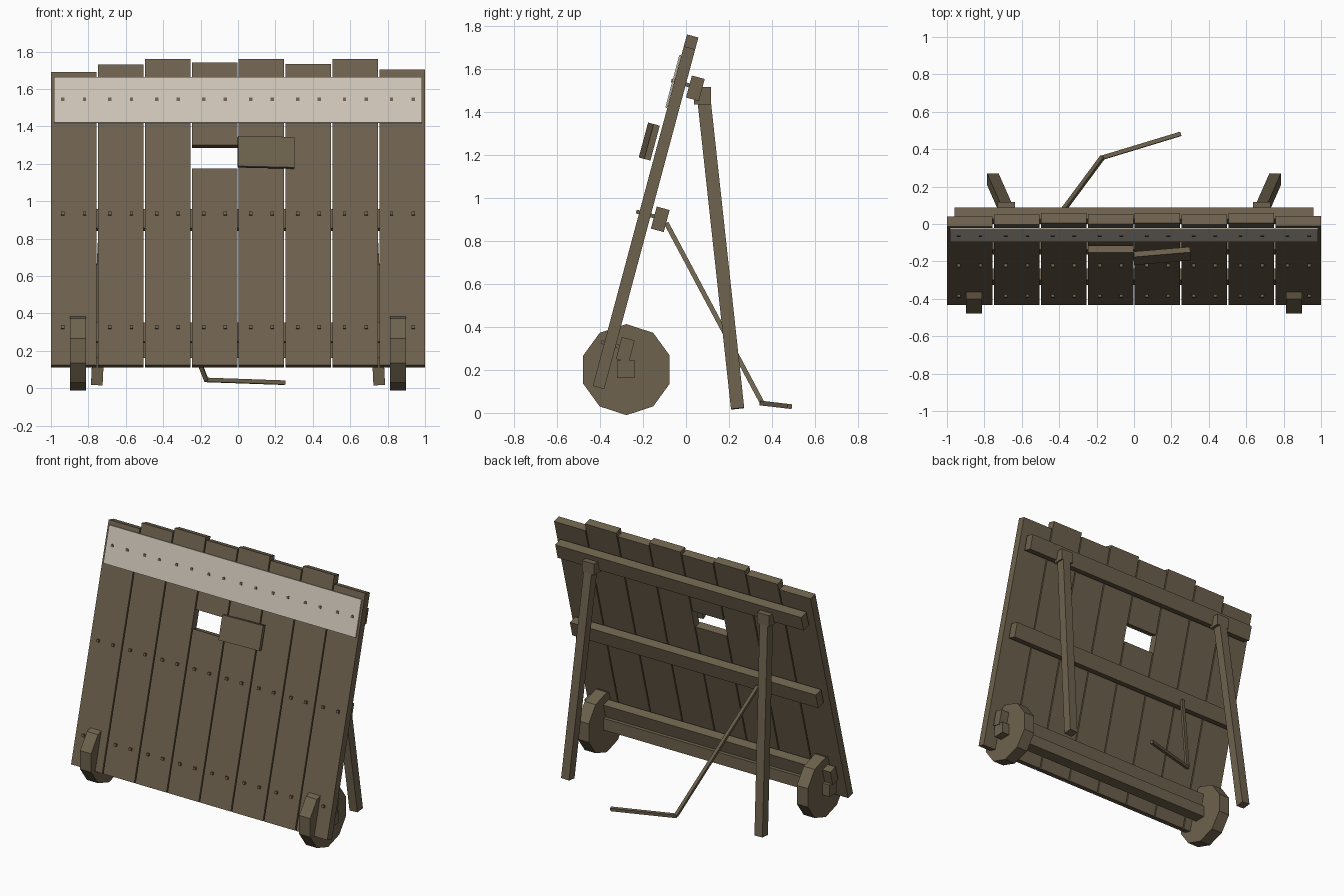
import bpy, bmesh, math
from mathutils import Matrix, Vector

if "Cube" in bpy.data.objects:
    bpy.data.objects.remove(bpy.data.objects["Cube"])


def material(name, rgb):
    m = bpy.data.materials.new(name)
    m.diffuse_color = (*rgb, 1)
    m.use_nodes = True
    m.node_tree.nodes["Principled BSDF"].inputs["Base Color"].default_value = m.diffuse_color
    return m


WOOD = material("weathered wood", (0.155, 0.122, 0.075))
PLATE = material("pale metal", (0.62, 0.56, 0.48))

# Tilted frame of the board wall: x across, y through the wall, z up along it
WALL = Matrix.Translation((0, -0.407, 0.118)) @ Matrix.Rotation(math.radians(-15), 4, 'X')


def make(name, bm, mat):
    bmesh.ops.recalc_face_normals(bm, faces=bm.faces)
    me = bpy.data.meshes.new(name)
    bm.to_mesh(me)
    bm.free()
    me.materials.append(mat)
    ob = bpy.data.objects.new(name, me)
    bpy.context.collection.objects.link(ob)
    return ob


def add_box(bm, x, y, z, frame=Matrix()):
    """Box given by its (min, max) ranges inside a frame."""
    size = [b - a for a, b in (x, y, z)]
    mid = [(a + b) / 2 for a, b in (x, y, z)]
    bmesh.ops.create_cube(bm, size=1, matrix=frame @ Matrix.Translation(mid) @ Matrix.Diagonal((*size, 1)))


def box(name, x, y, z, frame=Matrix(), mat=WOOD):
    bm = bmesh.new()
    add_box(bm, x, y, z, frame)
    return make(name, bm, mat)


def add_beam(bm, a, b, w):
    """Square bar with side w from point a to point b."""
    a, b = Vector(a), Vector(b)
    z = (b - a).normalized()
    x = Vector((1, 0, 0))
    x = (x - z * x.dot(z)).normalized()
    y = z.cross(x)
    frame = Matrix((x, y, z)).transposed().to_4x4()
    frame.translation = a
    add_box(bm, (-w / 2, w / 2), (-w / 2, w / 2), (0, (b - a).length), frame)


# Upright boards, the fourth one split by the viewing slot
tops = [1.692, 1.732, 1.76, 1.743, 1.76, 1.735, 1.76, 1.705]
T = 0.0275
centres = [-0.8785 + i * 0.251 for i in range(8)]
for i, (c, top) in enumerate(zip(centres, tops)):
    end = (top - 0.125) / math.cos(math.radians(15))
    spans = [(0, 1.087), (1.216, end)] if i == 3 else [(0, end)]
    for span in spans:
        box("wall_board", (c - 0.1215, c + 0.1215), (-T, T), span, WALL)

# Cross rails on the back and the nails that hold them
nails = bmesh.new()
for s in (0.202, 0.83, 1.461):
    box("cross_rail", (-0.96, 0.96), (0.044, 0.106), (s - 0.053, s + 0.053), WALL)
    for c in centres:
        for dx in (-0.058, 0.058):
            add_box(nails, (c + dx - 0.009, c + dx + 0.009), (-0.042, 0.05),
                    (s - 0.003, s + 0.015), WALL)
make("nails", nails, WOOD)

# Pale reinforcing strip across the top of the front
box("front_strip", (-0.985, 0.985), (-0.037, -T - 0.001), (1.338, 1.592), WALL, PLATE)

# Slightly open slot cover
hinge = WALL @ Matrix.Translation((0.15, -0.068, 1.166)) @ Matrix.Rotation(math.radians(5), 4, 'Z')
box("slot_cover", (-0.151, 0.151), (-0.015, 0.015), (-0.084, 0.084), hinge)

# Axle and ten-sided wheels
box("axle", (-0.955, 0.955), (-0.32, -0.237), (0.162, 0.244))
for side in (-1, 1):
    bm = bmesh.new()
    bmesh.ops.create_cone(bm, cap_ends=True, segments=10, radius1=0.2116, radius2=0.2116, depth=0.086)
    # turn so that a flat rests on the ground
    low = min(bm.verts, key=lambda v: v.co.y)
    ang = math.atan2(low.co.y, low.co.x)
    bmesh.ops.transform(bm, verts=bm.verts, matrix=Matrix.Translation((side * 0.855, -0.277, 0.2012))
                        @ Matrix.Rotation(math.pi / 2, 4, 'Y') @ Matrix.Rotation(math.pi / 2 - ang, 4, 'Z'))
    bmesh.ops.rotate(bm, verts=bm.verts, cent=(0, -0.277, 0.2012),
                     matrix=Matrix.Rotation(math.radians(90), 3, 'X'))
    make("wheel", bm, WOOD)

    # Rear support leg with its top block
    bm = bmesh.new()
    add_beam(bm, (side * 0.755, 0.24, 0.02), (side * 0.684, 0.079, 1.5), 0.062)
    make("support_leg", bm, WOOD)
    box("leg_block", sorted((side * 0.635, side * 0.73)), (0.037, 0.117), (1.435, 1.515))

# Bent pull rod trailing from the middle rail
bm = bmesh.new()
add_beam(bm, (-0.50, -0.09, 0.88), (-0.17, 0.355, 0.045), 0.022)
add_beam(bm, (-0.175, 0.353, 0.045), (0.25, 0.482, 0.03), 0.022)
make("pull_rod", bm, WOOD)
